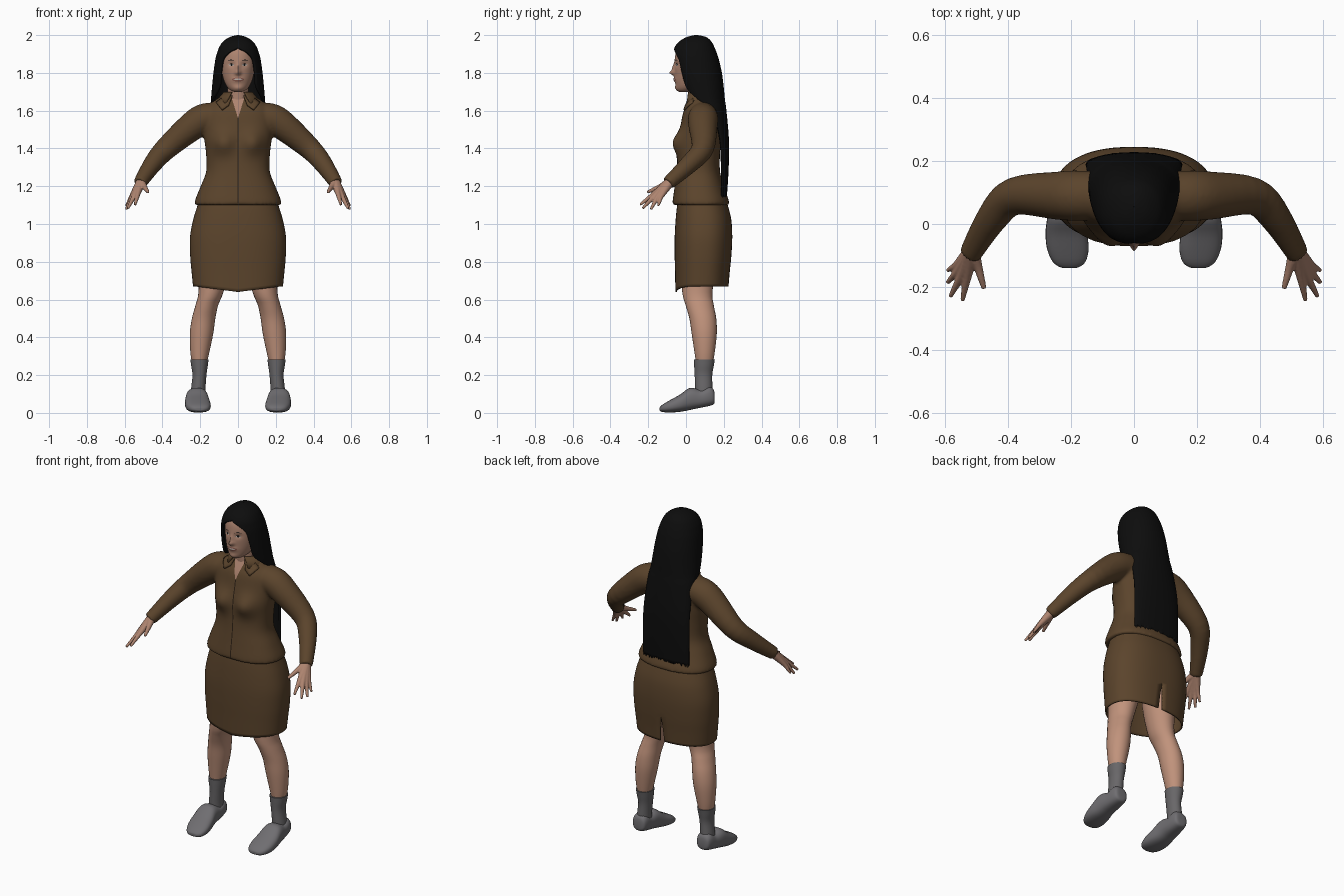
import bpy, bmesh, math, random
from mathutils import Vector
from mathutils.bvhtree import BVHTree

random.seed(3)
if "Cube" in bpy.data.objects:
    bpy.data.objects.remove(bpy.data.objects["Cube"])


def material(name, *rgb):
    m = bpy.data.materials.new(name)
    m.use_nodes = True
    m.diffuse_color = (*rgb, 1)
    m.node_tree.nodes["Principled BSDF"].inputs["Base Color"].default_value = (*rgb, 1)
    return m


BROWN = material("brown cloth", 0.105, 0.058, 0.025)
SEAM = material("dark brown seam", 0.025, 0.014, 0.007)
LEG = material("leg skin", 0.53, 0.29, 0.2)
SKIN = material("face and hand skin", 0.42, 0.23, 0.16)
LIP = material("lips", 0.25, 0.1, 0.075)
WHITE = material("eye and tooth white", 0.5, 0.44, 0.4)
HAIR = material("black hair", 0.004, 0.004, 0.004)
SHOE = material("grey shoe", 0.16, 0.155, 0.165)
SOCK = material("grey sock", 0.14, 0.135, 0.14)


def resample(rows, steps):
    """Smooth curve through rows of numbers."""
    out = []
    for i in range(len(rows) - 1):
        a, b, c, d = (rows[min(max(k, 0), len(rows) - 1)] for k in range(i - 1, i + 3))
        for s in range(steps):
            t = s / steps
            out.append([q + t / 2 * (r - p + t * (2 * p - 5 * q + 4 * r - w + t * (3 * (q - r) + w - p)))
                        for p, q, r, w in zip(a, b, c, d)])
    return out + [list(rows[-1])]


def power(v, e):
    return math.copysign(abs(v) ** e, v)


def ring(z, rx, yf, yb, gap=0, cx=0, start=-1, n=48, e=1):
    """Level ring, open by an angle at the front (start -1) or the back (1)."""
    gap = max(gap, 0)
    pts = []
    for i in range(n + 1):
        t = gap + (2 * math.pi - 2 * gap) * i / n
        pts.append(Vector((cx - start * rx * power(math.sin(t), e),
                           (yf + yb) / 2 + start * (yb - yf) / 2 * power(math.cos(t), e), z)))
    return pts


def tube(rows, steps=4, n=16):
    """Rings round a path of x, y, z, radius."""
    rows = resample(rows, steps)
    centre = [Vector(r[:3]) for r in rows]
    rings = []
    for i, r in enumerate(rows):
        q = (centre[min(i + 1, len(rows) - 1)] - centre[max(i - 1, 0)]).to_track_quat('Z', 'Y')
        rings.append([centre[i] + q @ Vector((r[3] * math.cos(a), r[3] * math.sin(a), 0))
                      for a in (2 * math.pi * k / n for k in range(n + 1))])
    return rings


def finish(name, bm, mat, angle=50):
    me = bpy.data.meshes.new(name)
    bm.to_mesh(me)
    bm.free()
    me.materials.append(mat)
    for p in me.polygons:
        p.use_smooth = True
    me.set_sharp_from_angle(angle=math.radians(angle))
    ob = bpy.data.objects.new(name, me)
    bpy.context.collection.objects.link(ob)
    return ob


def loft(name, strips, mat, cap=True, deform=None):
    bm = bmesh.new()
    for rings in strips:
        vs = [[bm.verts.new(deform(p) if deform else p) for p in r] for r in rings]
        for a, b in zip(vs, vs[1:]):
            for i in range(len(a) - 1):
                bm.faces.new((a[i], a[i + 1], b[i + 1], b[i]))
        if cap:
            bm.faces.new(vs[0][-2::-1])
            bm.faces.new(vs[-1][:-1])
    bmesh.ops.remove_doubles(bm, verts=bm.verts, dist=1e-5)
    if cap:
        bmesh.ops.recalc_face_normals(bm, faces=bm.faces)
    return finish(name, bm, mat)


def modify(ob, kind, **settings):
    m = ob.modifiers.new(kind.title(), kind)
    for k, v in settings.items():
        setattr(m, k, v)
    return ob


def fuse(ob, size, rounds):
    modify(ob, 'REMESH', mode='VOXEL', voxel_size=size, use_smooth_shade=True)
    return modify(ob, 'SMOOTH', factor=0.5, iterations=rounds)


def plate(name, outline, target, mat, lift=0.003, cuts=3, mirror=False, thick=0.0):
    """Thin patch laid on the front of a target from an x, z outline."""
    bpy.context.view_layer.update()
    tree = BVHTree.FromObject(target, bpy.context.evaluated_depsgraph_get())
    bm = bmesh.new()
    f = bm.faces.new([bm.verts.new((x, 0, z)) for x, z in outline])
    f.normal_update()
    if f.normal.y > 0:
        f.normal_flip()
    bmesh.ops.triangulate(bm, faces=bm.faces)
    bmesh.ops.subdivide_edges(bm, edges=bm.edges, cuts=cuts, use_grid_fill=True)
    for v in bm.verts:
        hit = tree.ray_cast(Vector((v.co.x, -1, v.co.z)), Vector((0, 1, 0)))[0]
        v.co.y = (hit.y if hit else 0.03) - lift
    ob = finish(name, bm, mat)
    if thick:
        modify(ob, 'SOLIDIFY', thickness=thick)
    return modify(ob, 'MIRROR') if mirror else ob


def oval(x, z, rx, rz, n=14):
    return [(x + rx * math.cos(2 * math.pi * i / n), z + rz * math.sin(2 * math.pi * i / n)) for i in range(n)]


def bump(p, x, z, sx, sz, amount):
    return amount * math.exp(-((abs(p.x) - x) / sx) ** 2 - ((p.z - z) / sz) ** 2)


# Jacket: torso and sleeves fused together
def bust(p):
    if p.y < 0.07:
        p.y -= bump(p, 0.08, 1.43, 0.06, 0.06, 0.042)
    return p


torso = [(1.1, .23, -.072, .23), (1.13, .226, -.07, .225), (1.2, .198, -.06, .2), (1.28, .168, -.05, .18),
         (1.38, .17, -.042, .18), (1.46, .18, -.035, .185), (1.54, .185, -.025, .19), (1.6, .175, -.012, .185),
         (1.645, .135, .012, .165), (1.685, .075, .03, .13)]
sleeve = [(.08, .09, 1.565, .075), (.17, .09, 1.56, .08), (.24, .09, 1.52, .077), (.38, .088, 1.4, .06),
          (.45, .02, 1.32, .05), (.52, -.095, 1.215, .036)]
strips = [[ring(*r, e=.85) for r in resample(torso, 4)]]
strips += [tube([(s * x, y, z, r) for x, y, z, r in sleeve], n=24) for s in (1, -1)]
jacket = fuse(loft("jacket", strips, BROWN, deform=bust), 0.009, 5)

# Collar, open neck and front seam
collar = loft("collar", [[ring(*r) for r in [(1.64, .125, -.012, .17, .55), (1.67, .1, -.002, .155, .5),
                                             (1.7, .075, .004, .14, .45)]]], BROWN, cap=False)
modify(collar, 'SOLIDIFY', thickness=0.008)
plate("open_neck", [(-.036, 1.675), (0, 1.56), (.036, 1.675)], jacket, SKIN)
plate("collar_flap", [(.03, 1.68), (.05, 1.63), (.085, 1.605), (.118, 1.645), (.08, 1.675)], jacket, BROWN,
      lift=0.012, mirror=True, thick=0.009)
plate("front_seam", [(-.003, 1.565), (-.003, 1.11), (.003, 1.11), (.003, 1.565)], jacket, SEAM, cuts=14)


# Skirt with a dipped front hem and a slit at the back
def hem(p):
    if p.y < 0.08 and p.z < 0.75:
        p.z -= 0.03 * max(0, 1 - abs(p.x) / 0.23) * (0.75 - p.z) / 0.08
    return p


skirt_rows = [(.67, .238, -.056, .225, .035), (.75, .246, -.058, .232, .018), (.83, .253, -.06, .24, 0),
              (.93, .254, -.06, .245, 0), (1.02, .238, -.055, .24, 0), (1.09, .217, -.048, .224, 0),
              (1.13, .205, -.04, .21, 0)]
skirt = loft("skirt", [[ring(*r, start=1, n=64, e=.85) for r in resample(skirt_rows, 4)]], BROWN, False, hem)
modify(skirt, 'SOLIDIFY', thickness=0.008)

# Legs and socks
leg = [(.25, .036, .055, .14, 0, .205), (.32, .05, .045, .152, 0, .202), (.42, .062, .03, .163, 0, .193),
       (.5, .062, .018, .16, 0, .182), (.57, .06, -.002, .147, 0, .165), (.64, .066, -.02, .14, 0, .143),
       (.8, .085, -.03, .16, 0, .12), (.98, .09, -.01, .17, 0, .1)]
sock = [(.07, .04, .05, .14, 0, .212), (.13, .038, .048, .14, 0, .21), (.2, .037, .046, .139, 0, .204),
        (.25, .044, .043, .147, 0, .204), (.283, .048, .041, .153, 0, .204)]
for name, rows, mat in (("leg", leg, LEG), ("sock", sock, SOCK)):
    modify(loft(name, [[ring(*r, n=28) for r in resample(rows, 4)]], mat), 'MIRROR')

# Shoes: cross-sections from heel to toe as y, centre, half width, bottom, top
shoe_rows = [(.152, .213, .02, .06, .09), (.146, .213, .038, .045, .125), (.12, .214, .047, .036, .14),
             (.08, .215, .051, .028, .122), (.04, .217, .056, .02, .132), (.01, .217, .06, .013, .128),
             (-.03, .215, .066, .006, .098), (-.08, .21, .066, .002, .07), (-.12, .206, .052, .004, .047),
             (-.137, .205, .03, .01, .032), (-.14, .205, .012, .015, .025)]
shoe = []
for y, cx, w, lo, hi in resample(shoe_rows, 3):
    shoe.append([Vector((cx + w * power(math.cos(a), .8), y, (lo + hi) / 2 + (hi - lo) / 2 * power(math.sin(a), .8)))
                 for a in (2 * math.pi * i / 28 for i in range(29))])
modify(loft("shoe", [shoe], SHOE), 'MIRROR')

# Hands: each finger runs from the wrist
wrist = (.515, -.085, 1.222, .026)
fingers = [((.528, -.16, 1.167, .015), (.545, -.243, 1.102, .007)),
           ((.546, -.16, 1.155, .015), (.583, -.23, 1.083, .007)),
           ((.558, -.148, 1.147, .014), (.592, -.186, 1.078, .007)),
           ((.563, -.13, 1.147, .013), (.593, -.148, 1.095, .006)),
           ((.496, -.135, 1.198, .015), (.476, -.205, 1.168, .008))]
hand = []
for knuckle, tip in fingers:
    middle = tuple((a + b) / 2 for a, b in zip(knuckle, tip))
    hand.append(tube([wrist, knuckle, middle, tip], n=12))
modify(fuse(loft("hand", hand, SKIN), 0.004, 2), 'MIRROR')


# Head and neck
def features(p):
    if p.y < 0.03:
        p.y -= bump(p, 0, 1.8, .014, .013, .024) + bump(p, 0, 1.825, .01, .022, .012)
        p.y -= bump(p, 0, 1.765, .028, .014, .008) + bump(p, 0, 1.718, .025, .014, .006)
        p.y += bump(p, .035, 1.845, .018, .013, .008)
    return p


head_rows = [(1.7, .02, -.035, .02), (1.708, .04, -.046, .05), (1.73, .061, -.054, .09), (1.77, .078, -.058, .12),
             (1.82, .088, -.061, .14), (1.87, .09, -.06, .14), (1.92, .082, -.048, .13), (1.96, .05, -.01, .1)]
head = loft("head", [[ring(*r, n=72) for r in resample(head_rows, 7)]], SKIN, deform=features)
loft("neck", [[ring(*r) for r in [(1.6, .06, .018, .13), (1.68, .055, .014, .12), (1.77, .055, .01, .12)]]], SKIN)

# Face details
plate("eye", oval(.035, 1.843, .015, .006), head, WHITE, .001, 1, True)
plate("iris", oval(.035, 1.843, .006, .006), head, HAIR, .002, 1, True)
plate("eyelid", [(.018, 1.843), (.035, 1.848), (.052, 1.844), (.035, 1.852)], head, HAIR, .002, 2, True)
plate("eyebrow", [(.016, 1.862), (.037, 1.867), (.058, 1.861), (.037, 1.872)], head, HAIR, .002, 2, True)
plate("lips", oval(0, 1.765, .032, .011), head, LIP, .001, 2)
plate("teeth", oval(0, 1.766, .023, .004), head, WHITE, .002, 2)


# Long hair with ragged ends, open round the face
def ragged(p):
    if p.z < 1.16:
        p.z += random.uniform(-0.012, 0.012)
    return p


hair_rows = [(1.15, .152, .155, .217, 1.57), (1.3, .154, .145, .226, 1.6), (1.45, .152, .12, .227, 1.65),
             (1.6, .147, .05, .214, 1.65), (1.66, .143, 0, .206, 1.2), (1.72, .138, -.03, .2, .8),
             (1.8, .13, -.055, .19, .78), (1.87, .12, -.066, .174, .72), (1.905, .111, -.066, .163, .45),
             (1.935, .1, -.06, .151, 0), (1.965, .08, -.038, .135, 0), (1.988, .047, 0, .11, 0),
             (1.998, .015, .035, .075, 0), (2.0, .001, .054, .056, 0)]
hair = loft("hair", [[ring(*r, n=72, e=.92) for r in resample(hair_rows, 5)]], HAIR, False, ragged)
modify(hair, 'SOLIDIFY', thickness=0.014)
